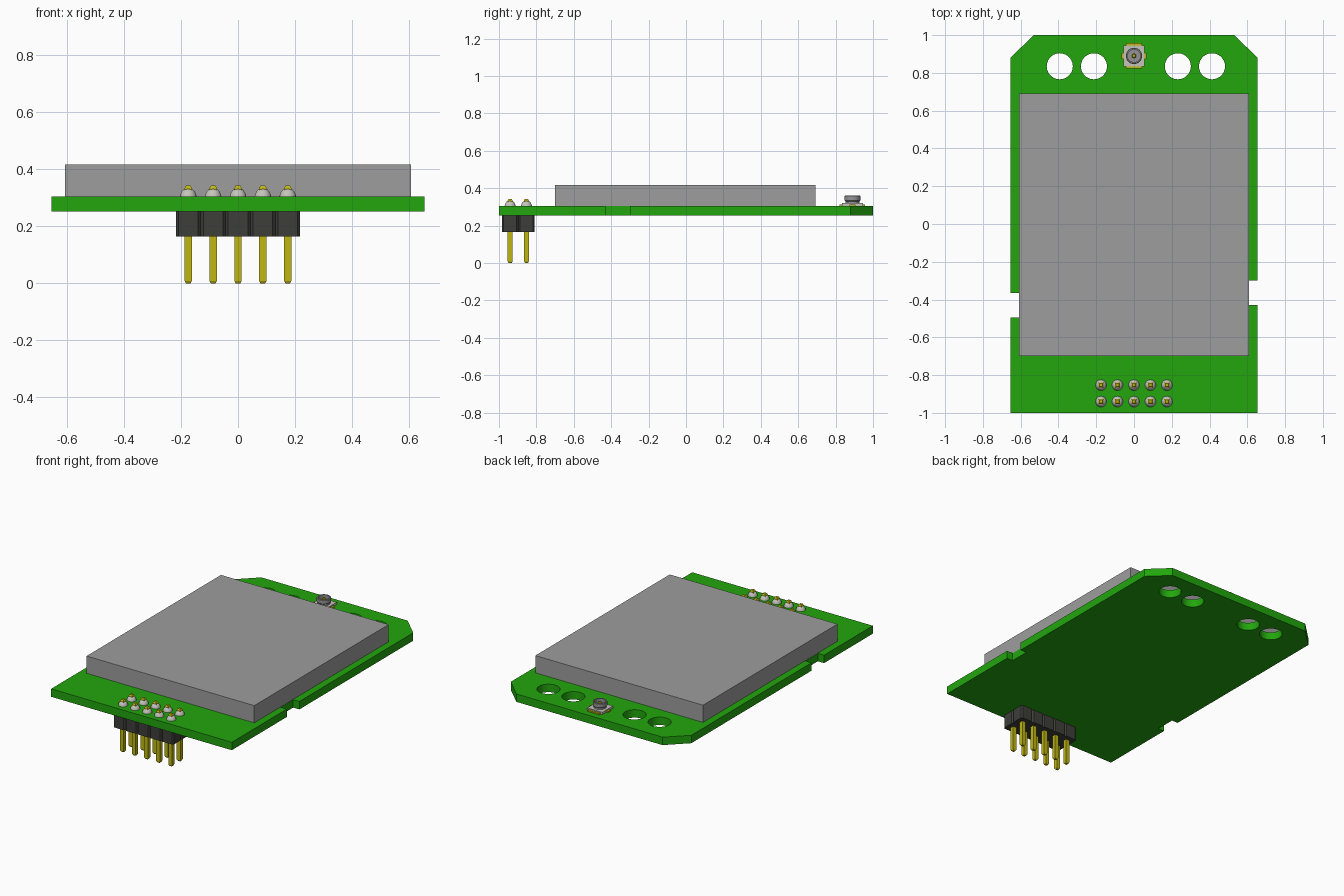
import bpy, bmesh, math
from mathutils import Matrix

cube = bpy.data.objects.get("Cube")
if cube:
    bpy.data.objects.remove(cube, do_unlink=True)


def material(name, rgb):
    m = bpy.data.materials.new(name)
    m.use_nodes = True
    m.diffuse_color = (*rgb, 1)
    bsdf = next(n for n in m.node_tree.nodes if n.type == 'BSDF_PRINCIPLED')
    bsdf.inputs["Base Color"].default_value = (*rgb, 1)
    return m


GREEN = material("board green", (0.016, 0.38, 0.004))
GREY = material("shield grey", (0.34, 0.34, 0.34))
BLACK = material("header black", (0.047, 0.047, 0.042))
GOLD = material("contact gold", (0.52, 0.47, 0.006))
SOLDER = material("solder silver", (0.56, 0.56, 0.50))
STEEL = material("connector steel", (0.30, 0.30, 0.31))

BOARD_LOW, BOARD_TOP = 0.253, 0.305
PITCH = 0.0873
PIN_XY = [((i - 2) * PITCH, -0.853 - j * PITCH) for j in range(2) for i in range(5)]
PLUG_Y = 0.89


def finish(name, bm, mat, smooth=False):
    bmesh.ops.recalc_face_normals(bm, faces=bm.faces)
    mesh = bpy.data.meshes.new(name)
    bm.to_mesh(mesh)
    bm.free()
    mesh.materials.append(mat)
    obj = bpy.data.objects.new(name, mesh)
    bpy.context.collection.objects.link(obj)
    if smooth:
        smooth_edges(obj)
    return obj


def smooth_edges(obj):
    bpy.ops.object.select_all(action='DESELECT')
    obj.select_set(True)
    bpy.context.view_layer.objects.active = obj
    bpy.ops.object.shade_smooth_by_angle(angle=math.radians(35))


def add_box(bm, x0, x1, y0, y1, z0, z1):
    mat = (Matrix.Translation(((x0 + x1) / 2, (y0 + y1) / 2, (z0 + z1) / 2))
           @ Matrix.Diagonal((x1 - x0, y1 - y0, z1 - z0, 1)))
    bmesh.ops.create_cube(bm, size=1, matrix=mat)


def add_stack(bm, sections):
    """Join equal-length rings of points and cap both ends."""
    rings = [[bm.verts.new(p) for p in ring] for ring in sections]
    n = len(rings[0])
    for a, b in zip(rings, rings[1:]):
        for k in range(n):
            bm.faces.new((a[k], a[(k + 1) % n], b[(k + 1) % n], b[k]))
    bm.faces.new(rings[0][::-1])
    bm.faces.new(rings[-1])


def add_lathe(bm, x, y, profile, sides=24):
    add_stack(bm, [[(x + r * math.cos(2 * math.pi * k / sides),
                     y + r * math.sin(2 * math.pi * k / sides), z)
                    for k in range(sides)] for r, z in profile])


def add_square_stack(bm, x, y, profile):
    add_stack(bm, [[(x + sx * h, y + sy * h, z)
                    for sx, sy in ((-1, -1), (1, -1), (1, 1), (-1, 1))]
                   for h, z in profile])


# Circuit board: notched outline with round holes, extruded
outline = [(-0.655, -1), (0.655, -1), (0.655, -0.43), (0.61, -0.43),
           (0.61, -0.30), (0.655, -0.30), (0.655, 0.88), (0.53, 1),
           (-0.53, 1), (-0.655, 0.88), (-0.655, -0.365), (-0.61, -0.365),
           (-0.61, -0.495), (-0.655, -0.495)]
loops = [outline]
for hx in (-0.393, -0.212, 0.232, 0.413):
    loops.append([(hx + 0.069 * math.cos(2 * math.pi * k / 40),
                   0.835 + 0.069 * math.sin(2 * math.pi * k / 40)) for k in range(40)])
curve = bpy.data.curves.new("circuit_board", 'CURVE')
curve.dimensions = '2D'
curve.fill_mode = 'BOTH'
curve.extrude = (BOARD_TOP - BOARD_LOW) / 2
for loop in loops:
    spline = curve.splines.new('POLY')
    spline.points.add(len(loop) - 1)
    for point, (px, py) in zip(spline.points, loop):
        point.co = (px, py, 0, 1)
    spline.use_cyclic_u = True
curve_obj = bpy.data.objects.new("board_outline", curve)
bpy.context.collection.objects.link(curve_obj)
bpy.context.view_layer.update()
filled = curve_obj.evaluated_get(bpy.context.evaluated_depsgraph_get())
bm = bmesh.new()
bm.from_mesh(filled.to_mesh())
filled.to_mesh_clear()
bpy.data.objects.remove(curve_obj, do_unlink=True)
bmesh.ops.remove_doubles(bm, verts=bm.verts, dist=0.0005)
bmesh.ops.translate(bm, verts=bm.verts, vec=(0, 0, (BOARD_LOW + BOARD_TOP) / 2))
finish("circuit_board", bm, GREEN, smooth=True)

# Shield can
bm = bmesh.new()
add_box(bm, -0.608, 0.608, -0.70, 0.692, BOARD_TOP, 0.418)
finish("shield_can", bm, GREY)

# Pin header housing: one chamfered block per pin
bm = bmesh.new()
h, c = PITCH / 2, 0.009
corner = [(-h + c, -h), (h - c, -h), (h, -h + c), (h, h - c),
          (h - c, h), (-h + c, h), (-h, h - c), (-h, -h + c)]
for x, y in PIN_XY:
    add_stack(bm, [[(x + a, y + b, z) for a, b in corner] for z in (0.165, BOARD_LOW)])
finish("header_housing", bm, BLACK)

# Header pins with tapered tips
bm = bmesh.new()
for x, y in PIN_XY:
    add_square_stack(bm, x, y, [(0.008, 0), (0.013, 0.009), (0.013, 0.334), (0.008, 0.343)])
finish("header_pins", bm, GOLD)

# Solder domes around the pins
bm = bmesh.new()
for x, y in PIN_XY:
    add_lathe(bm, x, y, [(0.029, BOARD_TOP), (0.0275, 0.313), (0.023, 0.322),
                         (0.017, 0.329), (0.010, 0.332)], 20)
finish("solder_domes", bm, SOLDER, smooth=True)

# Antenna socket: base, gold tabs, hollow barrel and centre pin
bm = bmesh.new()
add_box(bm, -0.055, 0.055, PLUG_Y - 0.055, PLUG_Y + 0.055, BOARD_TOP, 0.320)
finish("socket_base", bm, SOLDER)

bm = bmesh.new()
for s in (-1, 1):
    y0, y1 = sorted((PLUG_Y + s * 0.05, PLUG_Y + s * 0.068))
    add_box(bm, -0.043, 0.043, y0, y1, BOARD_TOP, 0.313)
    x0, x1 = sorted((s * 0.05, s * 0.067))
    add_box(bm, x0, x1, PLUG_Y - 0.016, PLUG_Y + 0.016, BOARD_TOP, 0.313)
finish("socket_tabs", bm, GOLD)

bm = bmesh.new()
add_lathe(bm, 0, PLUG_Y, [(0.038, 0.318), (0.038, 0.330), (0.043, 0.335), (0.043, 0.357),
                          (0.040, 0.360), (0.033, 0.360), (0.033, 0.323)], 32)
finish("socket_barrel", bm, STEEL, smooth=True)

bm = bmesh.new()
add_lathe(bm, 0, PLUG_Y, [(0.012, 0.322), (0.012, 0.349), (0.008, 0.353)], 16)
finish("socket_centre_pin", bm, GOLD, smooth=True)
